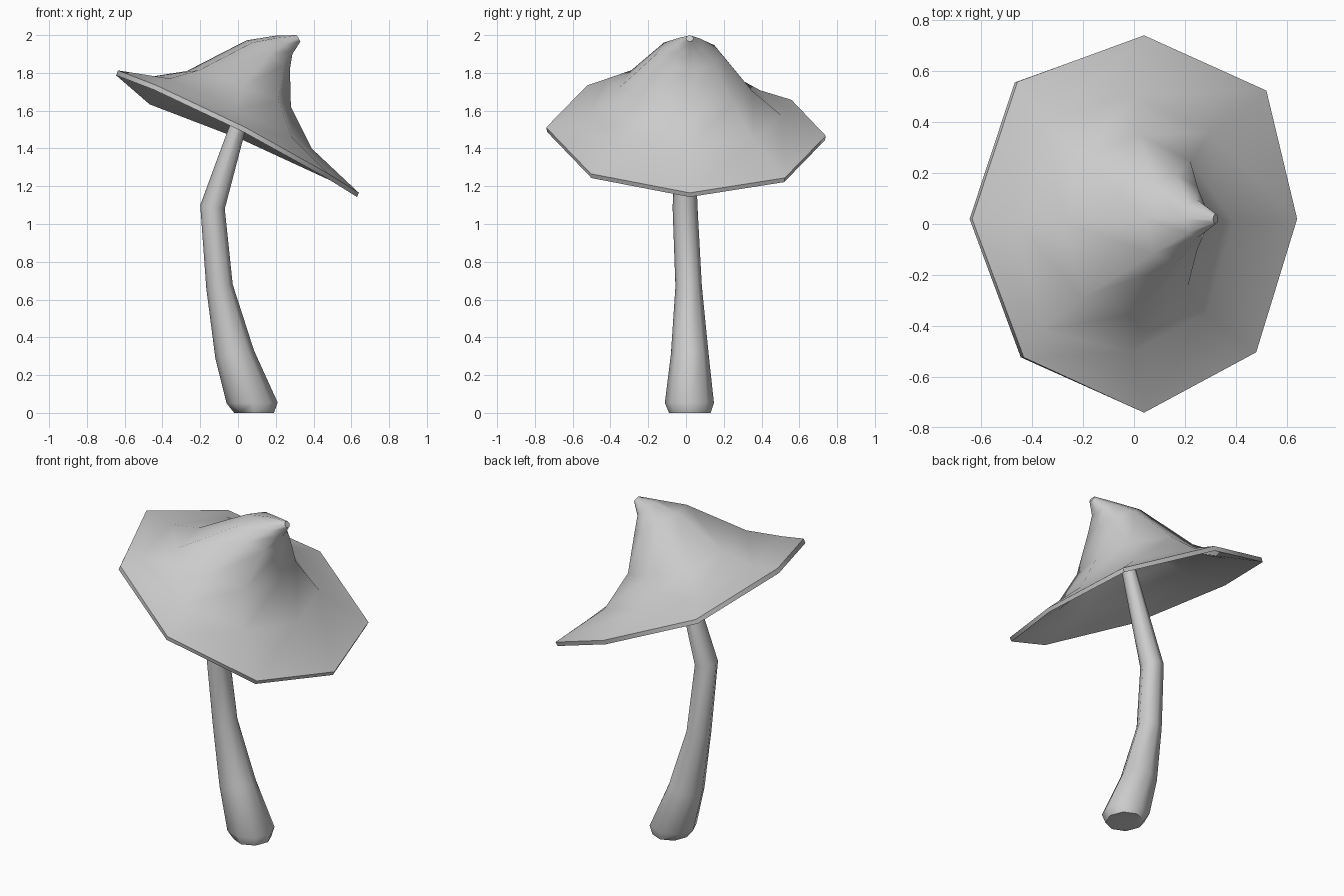
import bpy, bmesh
from math import sin, cos, pi, radians

SIDES = 8


def loft(name, rings, skew=(0.0, 0.0), angle=60, bends={}, bulges={}):
    """Skin rings given as (left x, left z, right x, right z, centre y, half y)."""
    bm = bmesh.new()
    loops = []
    for lx, lz, rx, rz, cy, hy in rings:
        loop = []
        for i in range(SIDES):
            c, s = cos(2 * pi * i / SIDES), sin(2 * pi * i / SIDES)
            x = (lx + rx) / 2 + c * (rx - lx) / 2 + skew[0] * abs(s) * hy
            z = (lz + rz) / 2 + c * (rz - lz) / 2 + skew[1] * s * hy
            co = [x, cy + s * hy, z]
            # Uneven form: bends push brim corners, bulges push the slope between
            f = (hy / 0.74) ** 2
            for table, weight in ((bends, f), (bulges, 4 * f * (1 - f))):
                push = table.get(i, (0, 0, 0))
                co = [v + p * weight for v, p in zip(co, push)]
            loop.append(bm.verts.new(co))
        loops.append(loop)
    for a, b in zip(loops, loops[1:]):
        for i in range(SIDES):
            j = (i + 1) % SIDES
            bm.faces.new((a[i], a[j], b[j], b[i]))
    bm.faces.new(loops[0][::-1])
    bm.faces.new(loops[-1])
    bmesh.ops.recalc_face_normals(bm, faces=bm.faces)
    mesh = bpy.data.meshes.new(name)
    bm.to_mesh(mesh)
    bm.free()
    ob = bpy.data.objects.new(name, mesh)
    bpy.context.collection.objects.link(ob)
    bpy.ops.object.select_all(action='DESELECT')
    ob.select_set(True)
    bpy.context.view_layer.objects.active = ob
    bpy.ops.object.shade_smooth_by_angle(angle=radians(angle))
    return ob


# Curved stem, widest near the foot, running up into the cap
loft("stem", [
    (-0.02, 0.00, 0.19, 0.00, 0.02, 0.11),
    (-0.06, 0.05, 0.21, 0.055, 0.018, 0.13),
    (-0.12, 0.29, 0.085, 0.33, 0.02, 0.10),
    (-0.168, 0.66, -0.028, 0.68, 0.014, 0.07),
    (-0.20, 1.10, -0.07, 1.08, -0.005, 0.066),
    (0.025, 1.71, 0.09, 1.69, 0.0, 0.04),
])

# Tilted hollow cap: inside wall from the top down, rim, outside up to the bent tip
loft("cap", [
    (0.19, 1.95, 0.26, 1.88, 0.02, 0.05),
    (0.05, 1.94, 0.25, 1.80, 0.02, 0.15),
    (-0.255, 1.78, 0.255, 1.605, 0.0, 0.325),
    (-0.45, 1.755, 0.37, 1.385, 0.0, 0.49),
    (-0.645, 1.787, 0.63, 1.143, 0.0, 0.735),
    (-0.635, 1.813, 0.64, 1.165, 0.0, 0.74),
    (-0.46, 1.78, 0.39, 1.40, 0.0, 0.505),
    (-0.27, 1.81, 0.28, 1.62, 0.0, 0.35),
    (0.045, 1.972, 0.275, 1.82, 0.02, 0.175),
    (0.20, 1.997, 0.288, 1.90, 0.02, 0.075),
    (0.31, 2.00, 0.33, 1.965, 0.02, 0.02),
], skew=(0.05, -0.03), angle=50,
    bends={0: (0, 0.02, 0), 1: (0.04, 0, 0), 3: (-0.035, 0.035, -0.045),
           4: (0, 0.02, 0), 5: (-0.01, 0, 0), 7: (0, 0.02, -0.01)},
    bulges={5: (-0.04, -0.06, 0.035), 3: (-0.02, 0.02, 0.015)})
